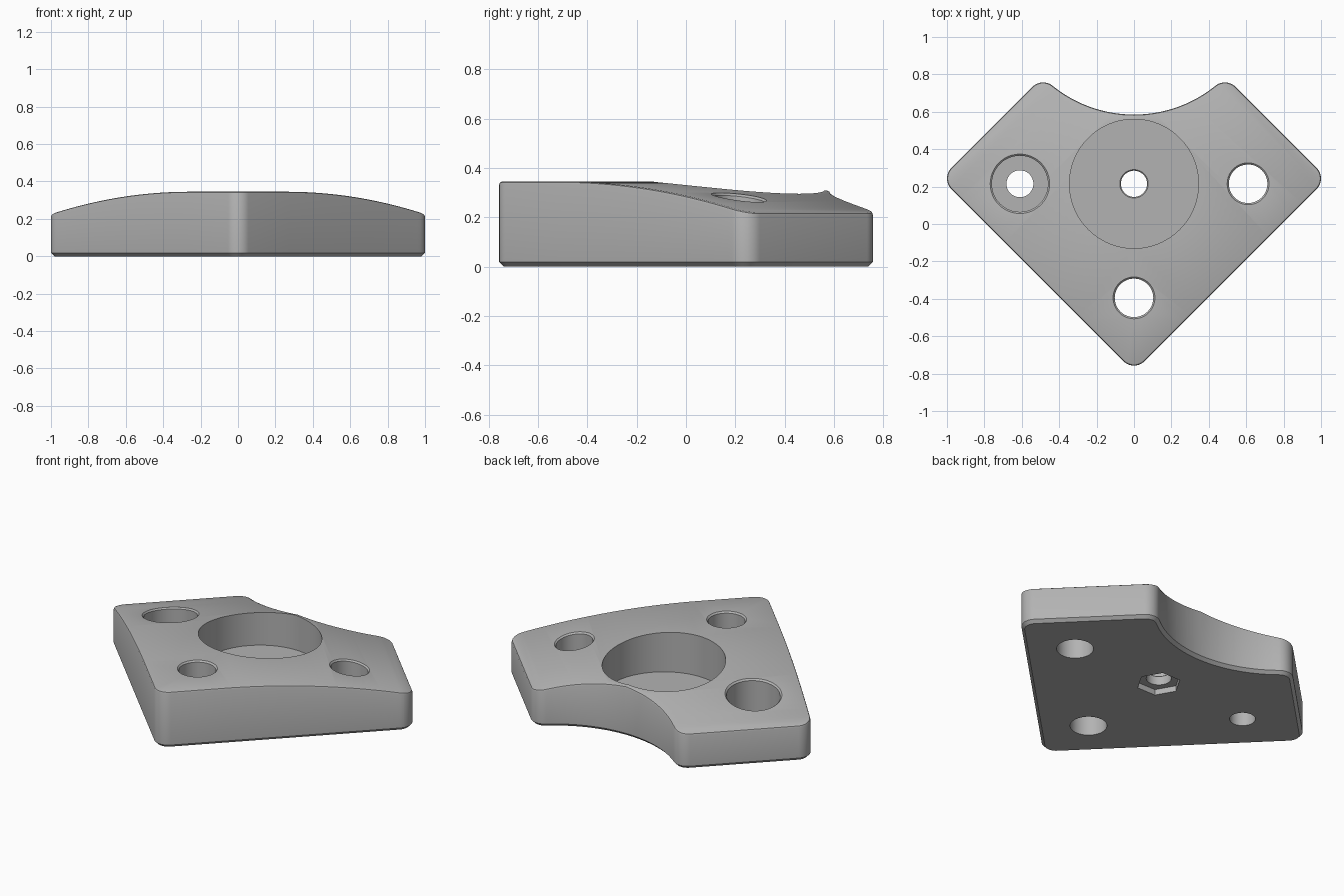
import bpy, bmesh, math
from mathutils import Vector

cube = bpy.data.objects.get("Cube")
if cube:
    bpy.data.objects.remove(cube)

CORNER, HALF, MID_Y, BAY = 0.08, 1.033, 0.243, 0.691
CREST, FALL, SLOPE_START = 0.345, 0.055, -0.25
FLOOR = 0.095


def crown(x, y):
    """Height of the domed top: two curved slopes meeting on the centre line."""
    return CREST - FALL * max(0, abs(x) + y - SLOPE_START) ** 2


def arc(cx, cy, r, a, b, n):
    return [(cx + r * math.cos(a + (b - a) * i / n), cy + r * math.sin(a + (b - a) * i / n))
            for i in range(n + 1)]


def outline(d):
    """Rounded square plate with a round bay in its rear corner, inset by d."""
    q, reach = math.pi / 4, HALF - CORNER * math.sqrt(2)
    rear = MID_Y + HALF
    tip_y = 0.757 - CORNER
    tip_x = reach - (tip_y - MID_Y)
    tangent = math.atan2(rear - tip_y, -tip_x)
    r = CORNER - d
    right = arc(0, MID_Y - reach, r, -2 * q, -q, 6)
    right += arc(reach, MID_Y, r, -q, q, 12)
    right += arc(tip_x, tip_y, r, q, tangent, 12)
    right += arc(0, rear, BAY + d, tangent - math.pi, -2 * q, 24)[1:]
    return right + [(-x, y) for x, y in right[-2:0:-1]]


def loft(bm, rings):
    loops = [[bm.verts.new(p) for p in ring] for ring in rings]
    n = len(loops[0])
    for low, high in zip(loops, loops[1:]):
        for i in range(n):
            j = (i + 1) % n
            bm.faces.new((low[i], low[j], high[j], high[i]))
    bm.faces.new(loops[0][::-1])
    bm.faces.new(loops[-1])


def make_object(name, bm):
    bmesh.ops.recalc_face_normals(bm, faces=bm.faces)
    mesh = bpy.data.meshes.new(name)
    bm.to_mesh(mesh)
    bm.free()
    obj = bpy.data.objects.new(name, mesh)
    bpy.context.collection.objects.link(obj)
    return obj


# Plate with chamfered base and softened top edge
bm = bmesh.new()
edge = 0.012
levels = [(0.018, 0), (0, 0.018), (0, 1 - edge), (edge * 0.3, 1 - edge * 0.3), (edge, 1)]
loft(bm, [[(x, y, z) for x, y in outline(d)] for d, z in levels])


def split(point, normal, side):
    faces = [f for f in bm.faces if max(v.co.z for v in f.verts) > 0.5
             and f.calc_center_median().x * side > -0.001]
    geom = set(faces)
    for f in faces:
        geom.update(f.edges)
        geom.update(f.verts)
    bmesh.ops.bisect_plane(bm, geom=list(geom), dist=0.0002, plane_co=point, plane_no=normal)


split((0, 0, 0), (1, 0, 0), 0)
for side in (-1, 1):
    for i in range(26):
        split((0, SLOPE_START + 0.06 * i, 0), Vector((side, 1, 0)).normalized(), side)
for v in bm.verts:
    if v.co.z > 0.5:
        v.co.z += crown(v.co.x, v.co.y) - 1
plate = make_object("mounting_plate", bm)


def cut(name, bm):
    cutter = make_object(name, bm)
    cutter.hide_render = True
    mod = plate.modifiers.new(name, "BOOLEAN")
    mod.operation, mod.solver, mod.object = "DIFFERENCE", "EXACT", cutter
    bpy.context.view_layer.objects.active = plate
    bpy.ops.object.modifier_apply(modifier=name)
    bpy.data.objects.remove(cutter)


def bore(name, x, y, r, bottom, top=None, rim=0.009, sides=48):
    """Round or many-sided hole; its rim follows the crown unless top is given."""
    rings = []
    for radius, drop in ((r, None), (r, rim), (r + rim, 0), (r + rim, -0.3)):
        ring = []
        for px, py in arc(x, y, radius, 0, math.tau, sides)[:-1]:
            surface = crown(px, py) if top is None else top
            ring.append((px, py, bottom if drop is None else surface - drop))
        rings.append(ring)
    if not rim:
        rings = [rings[0], rings[3]]
    bm = bmesh.new()
    loft(bm, rings)
    cut(name, bm)


# Central pocket, corner holes and the counterbored hole
bore("central_pocket", 0, 0.215, 0.345, FLOOR, rim=0, sides=96)
bore("central_hole", 0, 0.215, 0.07, -0.1, top=FLOOR, rim=0.006)
bore("front_hole", 0, -0.395, 0.103, -0.1)
bore("left_hole", 0.61, 0.215, 0.103, -0.1)
bore("counterbore", -0.61, 0.215, 0.15, FLOOR)
bore("counterbore_hole", -0.61, 0.215, 0.072, -0.1, rim=0)

# Hexagonal nut recess underneath
bm = bmesh.new()
loft(bm, [[(x, y, z) for x, y in arc(0, 0.215, 0.125, 0, math.tau, 6)[:-1]] for z in (-0.1, 0.035)])
cut("nut_recess", bm)

# Material
grey = bpy.data.materials.new("plain_grey")
grey.use_nodes = True
colour = (0.45, 0.45, 0.45, 1)
grey.diffuse_color = colour
grey.node_tree.nodes["Principled BSDF"].inputs["Base Color"].default_value = colour
plate.data.materials.clear()
plate.data.materials.append(grey)

bpy.ops.object.select_all(action="DESELECT")
plate.select_set(True)
bpy.context.view_layer.objects.active = plate
bpy.ops.object.shade_smooth_by_angle(angle=math.radians(30))
